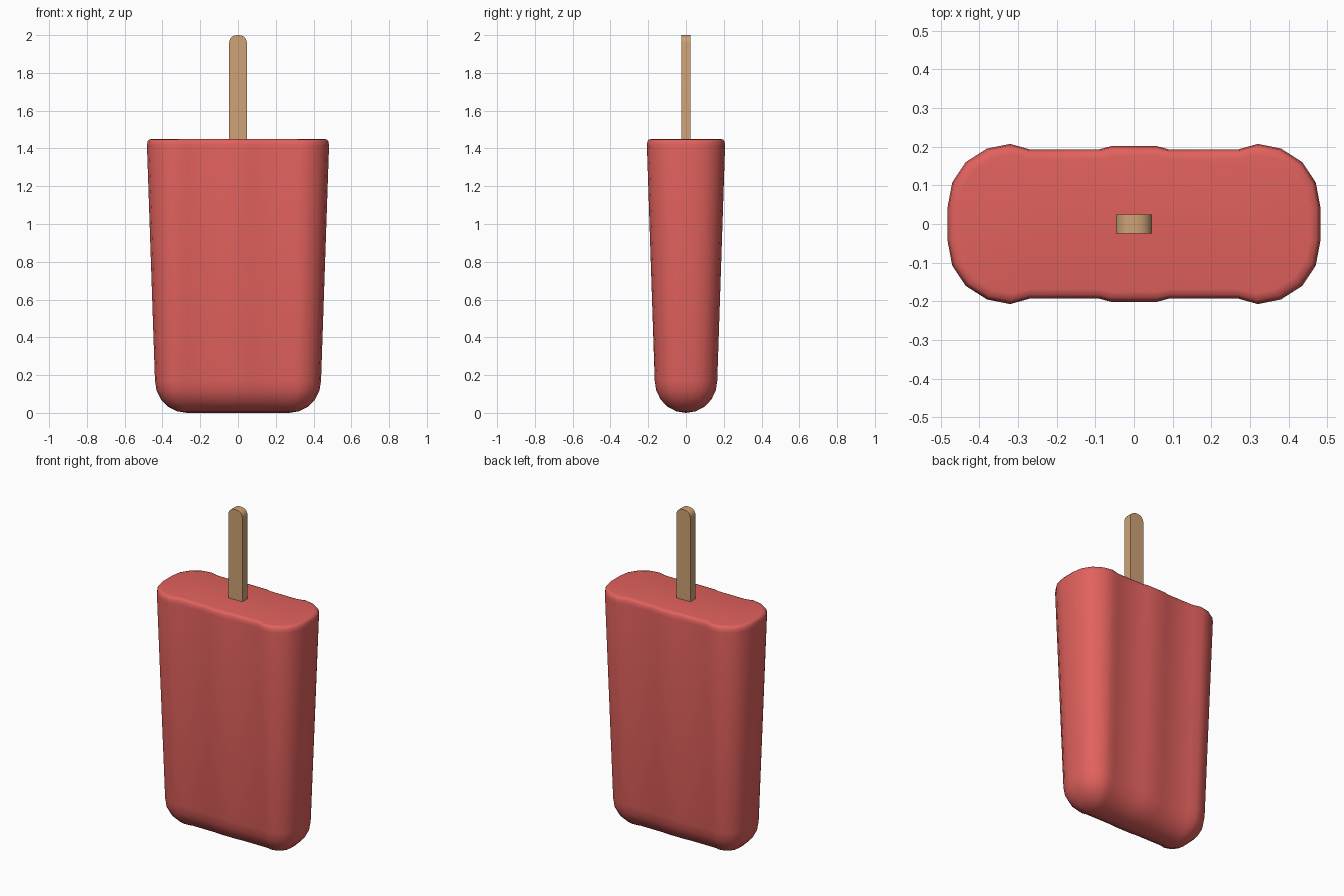
import bpy, bmesh, math

if "Cube" in bpy.data.objects:
    bpy.data.objects.remove(bpy.data.objects["Cube"])

def finish(bm, name, color, angle):
    bmesh.ops.remove_doubles(bm, verts=bm.verts, dist=0.0005)
    bmesh.ops.recalc_face_normals(bm, faces=bm.faces)
    me = bpy.data.meshes.new(name)
    bm.to_mesh(me)
    bm.free()
    ob = bpy.data.objects.new(name, me)
    bpy.context.collection.objects.link(ob)
    mat = bpy.data.materials.new(name + "_colour")
    mat.diffuse_color = color
    mat.use_nodes = True
    mat.node_tree.nodes["Principled BSDF"].inputs["Base Color"].default_value = mat.diffuse_color
    me.materials.append(mat)
    bpy.ops.object.select_all(action='DESELECT')
    ob.select_set(True)
    bpy.context.view_layer.objects.active = ob
    bpy.ops.object.shade_smooth_by_angle(angle=math.radians(angle))
    return ob

def loft(bm, rings):
    loops = [[bm.verts.new(p) for p in ring] for ring in rings]
    n = len(loops[0])
    for a, b in zip(loops, loops[1:]):
        for i in range(n):
            j = (i + 1) % n
            bm.faces.new((a[i], a[j], b[j], b[i]))
    return loops

# Ice body: ribbed quarter section, mirrored into a full outline
CORE = 0.27
quarter = [(0.482, 0.043), (0.47, 0.107), (0.435, 0.16), (0.38, 0.195), (0.32, 0.207),
           (0.27, 0.193), (0.09, 0.193), (0.06, 0.201)]
half = quarter + [(-x, y) for x, y in reversed(quarter)]
outline = half + [(-x, -y) for x, y in half]

def section(s, z):
    # shrink the outline towards its central spine
    ring = []
    for x, y in outline:
        c = max(-CORE, min(CORE, x))
        ring.append((c + (x - c) * s, y * s, z))
    return ring

# rounded bottom, tapered sides, softened rim
levels = [(0.8 * math.sin(math.radians(a)), 0.17 * (1 - math.cos(math.radians(a))))
          for a in (0, 18, 36, 54, 72, 90)]
levels += [(1.0, 1.415), (0.985, 1.437), (0.95, 1.447), (0.87, 1.45)]
bm = bmesh.new()
loops = loft(bm, [section(s, z) for s, z in levels])
bm.faces.new(loops[-1])
finish(bm, "ice_body", (0.75, 0.12, 0.11, 1), 60)

# Wooden stick: flat bar with a rounded end
w, d, top, r = 0.047, 0.025, 2.0, 0.04
profile = [(-w, 1.3), (w, 1.3)]
for side in (1, -1):
    arc = [(side * (w - r + r * math.cos(t)), top - r + r * math.sin(t))
           for t in (math.radians(18 * k) for k in range(6))]
    profile += arc if side == 1 else arc[::-1]
bm = bmesh.new()
front, back = loft(bm, [[(x, y, z) for x, z in profile] for y in (-d, d)])
bm.faces.new(front)
bm.faces.new(back)
finish(bm, "stick", (0.62, 0.36, 0.18, 1), 35)
